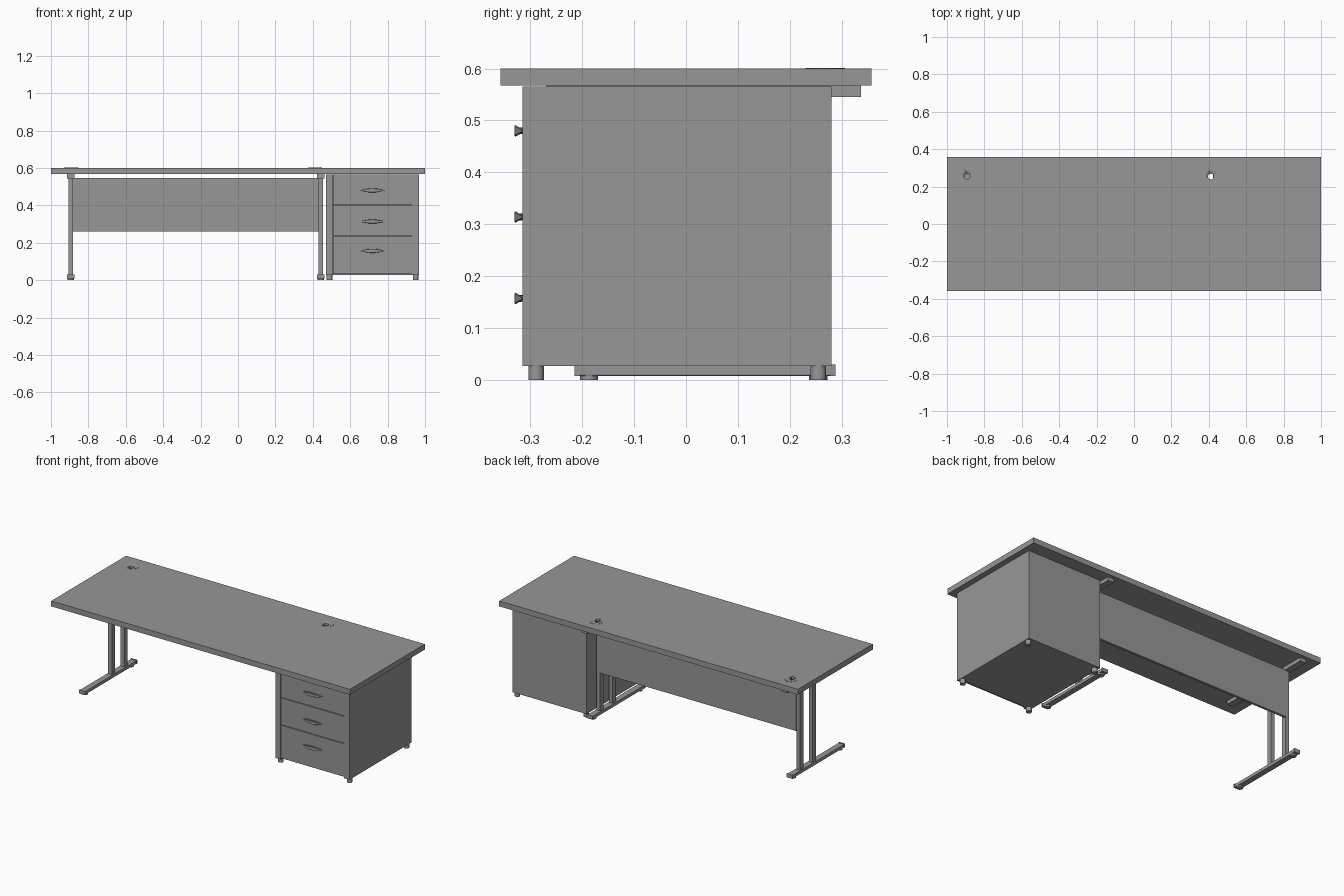
import bpy
import math

if "Cube" in bpy.data.objects:
    bpy.data.objects.remove(bpy.data.objects["Cube"])


def link(name, verts, faces):
    mesh = bpy.data.meshes.new(name)
    mesh.from_pydata(verts, [], faces)
    obj = bpy.data.objects.new(name, mesh)
    bpy.context.collection.objects.link(obj)
    return obj


def box(name, x0, x1, y0, y1, z0, z1, bevel=0):
    verts = [(x, y, z) for x in (x0, x1) for y in (y0, y1) for z in (z0, z1)]
    faces = [(0, 1, 3, 2), (4, 6, 7, 5), (0, 4, 5, 1),
             (2, 3, 7, 6), (0, 2, 6, 4), (1, 5, 7, 3)]
    obj = link(name, verts, faces)
    if bevel:
        mod = obj.modifiers.new("Bevel", 'BEVEL')
        mod.width = bevel
        mod.segments = 2
    return obj


def cylinder(name, x, y, z0, z1, r, sides=24):
    bpy.ops.mesh.primitive_cylinder_add(vertices=sides, radius=r, depth=z1 - z0,
                                        location=(x, y, (z0 + z1) / 2))
    obj = bpy.context.object
    obj.name = name
    bpy.ops.object.shade_smooth_by_angle(angle=math.radians(40))
    return obj


def cut(obj, cutter):
    mod = obj.modifiers.new("Hole", 'BOOLEAN')
    mod.operation = 'DIFFERENCE'
    mod.solver = 'EXACT'
    mod.object = cutter
    bpy.context.view_layer.objects.active = obj
    bpy.ops.object.modifier_apply(modifier=mod.name)


def drawer_handle(name, cx, y_back, cz):
    # Lens-shaped pull, flaring outwards and bowed towards the user
    n, verts, faces = 16, [], []
    for i in range(n + 1):
        t = -1 + 2 * i / n
        c = math.cos(t * math.pi / 2)
        h, d = 0.0015 + 0.0095 * c, 0.004 + 0.015 * c
        x = cx + 0.064 * t
        for y, k in ((0, 0.55), (0.5, 0.6), (0.85, 1), (1, 0.85)):
            verts.append((x, y_back - d * y, cz + h * k))
        for y, k in ((1, 0.85), (0.85, 1), (0.5, 0.6), (0, 0.55)):
            verts.append((x, y_back - d * y, cz - h * k))
    for i in range(n):
        for j in range(8):
            a, b = i * 8 + j, i * 8 + (j + 1) % 8
            faces.append((a, b, b + 8, a + 8))
    faces += [tuple(range(7, -1, -1)), tuple(range(n * 8, n * 8 + 8))]
    obj = link(name, verts, faces)
    bpy.context.view_layer.objects.active = obj
    obj.select_set(True)
    bpy.ops.object.shade_smooth_by_angle(angle=math.radians(35))
    obj.select_set(False)


# Tabletop with two cable grommets
top = box("tabletop", -1, 1, -0.358, 0.358, 0.567, 0.6)
for side, x in (("left", -0.892), ("right", 0.411)):
    cap = cylinder(side + "_grommet", x, 0.268, 0.598, 0.6015, 0.038, 32)
    cutter = cylinder("cable_hole_cutter", x, 0.254, 0.5, 0.7, 0.015)
    cutter.hide_render = True
    cut(top, cutter)
    cut(cap, cutter)
    bpy.data.objects.remove(cutter)

# Cantilever legs: top arm, twin columns, floor foot and pads
for side, x in (("left", -0.895), ("right", 0.443)):
    box(side + "_top_arm", x - 0.02, x + 0.02, -0.27, 0.337, 0.545, 0.567)
    box(side + "_foot", x - 0.018, x + 0.018, -0.208, 0.281, 0.008, 0.028, 0.002)
    for end, y in (("front", -0.215), ("back", 0.28)):
        box(side + "_foot_cap_" + end, x - 0.02, x + 0.02, y, y + 0.008, 0.008, 0.03)
    for pos, y in (("front", 0.07), ("back", 0.19)):
        box(side + "_column_" + pos, x - 0.012, x + 0.012, y - 0.016, y + 0.016, 0.026, 0.547)
    for pos, y in (("front", -0.187), ("back", 0.255)):
        cylinder(side + "_foot_pad_" + pos, x, y, 0, 0.009, 0.0175)

# Modesty panel between the legs
box("modesty_panel", -0.884, 0.432, 0.195, 0.21, 0.26, 0.547)

# Drawer pedestal carcass
X0, X1, Y0, Y1, Z0, Z1 = 0.47, 0.967, -0.315, 0.28, 0.027, 0.566
box("pedestal_left_side", X0, X0 + 0.036, Y0, Y1, Z0, Z1)
box("pedestal_right_side", X1 - 0.036, X1, Y0, Y1, Z0, Z1)
box("pedestal_body", X0 + 0.036, X1 - 0.036, Y0 + 0.018, Y1, Z0, Z1)

# Drawer fronts and handles
for i, (z0, z1, hz) in enumerate(((0.034, 0.233, 0.157),
                                  (0.237, 0.399, 0.314),
                                  (0.403, 0.565, 0.48))):
    box(f"drawer_front_{i + 1}", 0.508, 0.929, Y0 + 0.003, Y0 + 0.02, z0, z1)
    drawer_handle(f"drawer_handle_{i + 1}", 0.719, Y0 + 0.003, hz)

# Pedestal feet
for side, x in (("left", 0.489), ("right", 0.95)):
    for pos, y in (("front", -0.289), ("back", 0.255)):
        cylinder(f"pedestal_foot_{side}_{pos}", x, y, 0, 0.028, 0.015)

# Dark grey finish on every part
finish = bpy.data.materials.new("dark_grey")
finish.diffuse_color = (0.31, 0.31, 0.31, 1)
finish.use_nodes = True
finish.node_tree.nodes["Principled BSDF"].inputs["Base Color"].default_value = finish.diffuse_color
for obj in bpy.data.objects:
    obj.data.materials.clear()
    obj.data.materials.append(finish)
